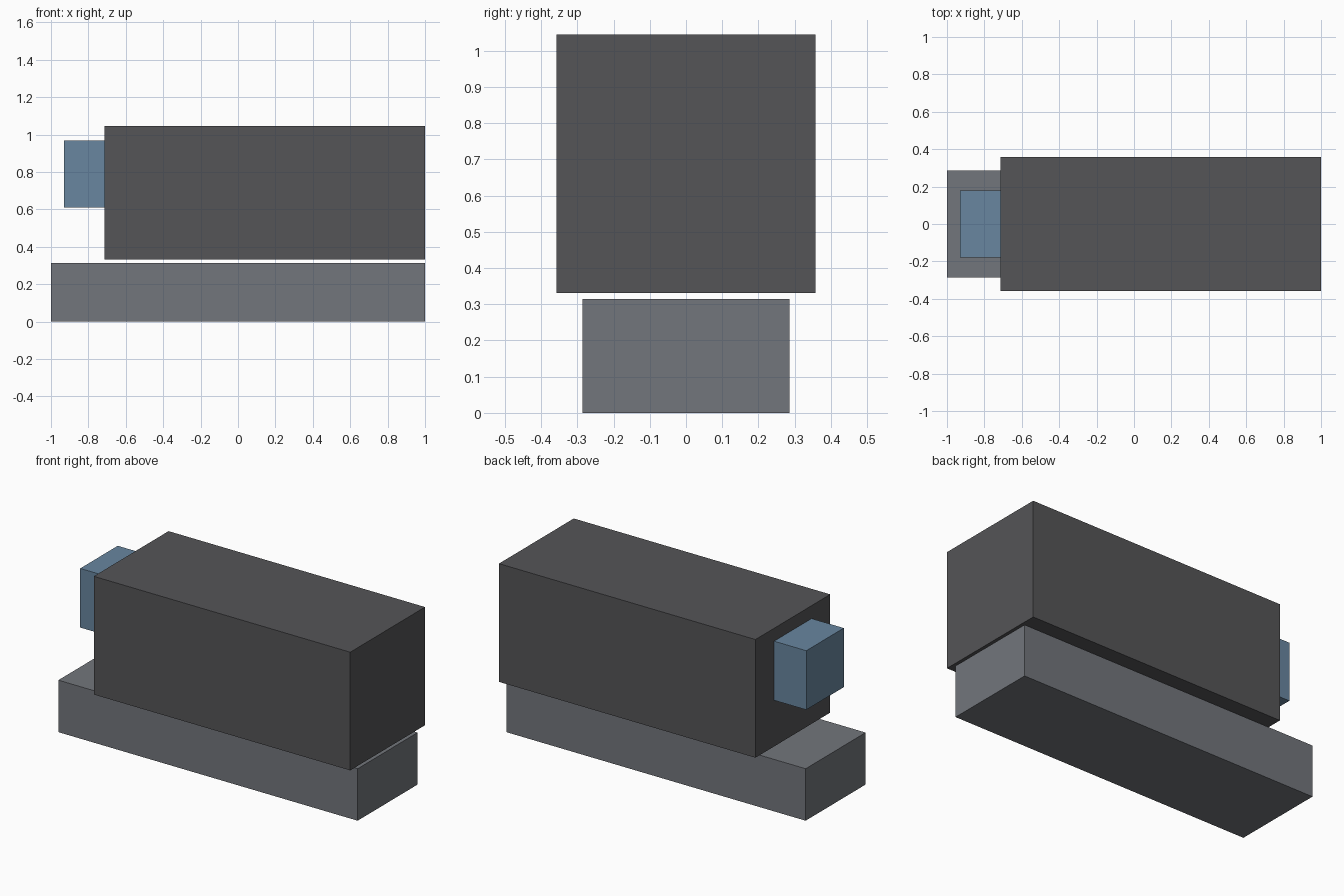
import bpy

if "Cube" in bpy.data.objects:
    bpy.data.objects.remove(bpy.data.objects["Cube"])


def box(name, lo, hi, color):
    """Axis-aligned box between two opposite corners."""
    bpy.ops.mesh.primitive_cube_add(size=1, location=[(a + b) / 2 for a, b in zip(lo, hi)])
    obj = bpy.context.object
    obj.name = name
    obj.scale = [b - a for a, b in zip(lo, hi)]
    bpy.ops.object.transform_apply(location=False, rotation=False, scale=True)
    mat = bpy.data.materials.new(name + "_material")
    mat.diffuse_color = (*color, 1)
    mat.use_nodes = True
    mat.node_tree.nodes["Principled BSDF"].inputs["Base Color"].default_value = mat.diffuse_color
    obj.data.materials.append(mat)
    return obj


# Long low base
box("base", (-1, -0.286, 0), (1, 0.286, 0.314), (0.17, 0.18, 0.2))
# Large housing floating just above the base
box("housing", (-0.714, -0.357, 0.331), (1, 0.357, 1.045), (0.09, 0.09, 0.095))
# Blue block on the left end of the housing
box("end_block", (-0.929, -0.179, 0.61), (-0.714, 0.179, 0.967), (0.14, 0.24, 0.35))
